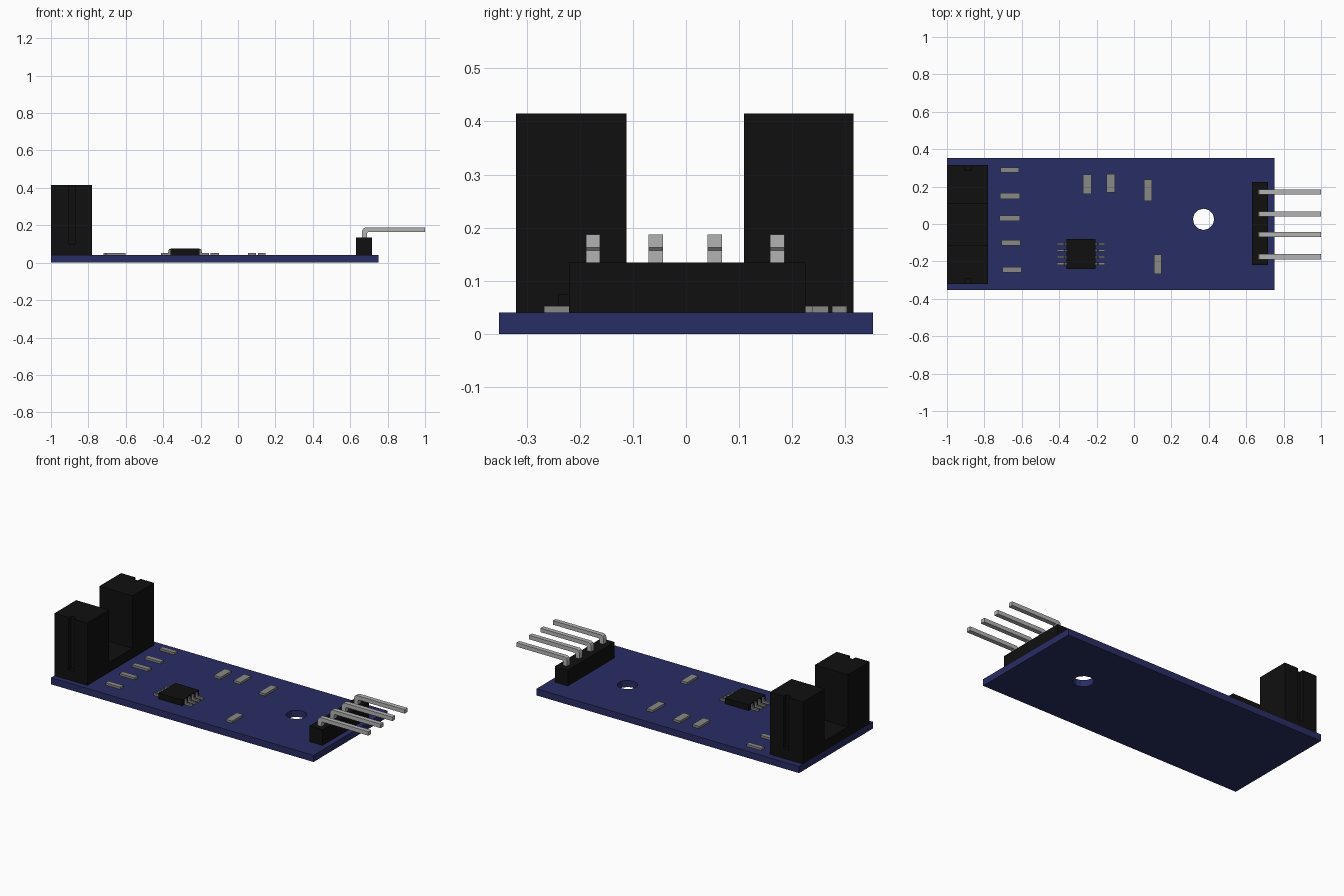
import bpy, bmesh
from mathutils import Vector

if "Cube" in bpy.data.objects:
    bpy.data.objects.remove(bpy.data.objects["Cube"])


def material(name, rgb):
    m = bpy.data.materials.new(name)
    m.diffuse_color = (*rgb, 1)
    m.use_nodes = True
    m.node_tree.nodes["Principled BSDF"].inputs["Base Color"].default_value = m.diffuse_color
    return m


BLUE = material("board_blue", (0.022, 0.026, 0.125))
BLACK = material("plastic_black", (0.005, 0.005, 0.005))
METAL = material("pin_metal", (0.45, 0.45, 0.45))
CHIP_GREY = material("component_grey", (0.25, 0.25, 0.24))


def prism(name, profile, lo, hi, axis, mat):
    """Extrude a 2D profile: axis 'z' takes (x, y) points, 'y' takes (x, z)."""
    bm = bmesh.new()
    place = (lambda a, b: (a, b, lo)) if axis == 'z' else (lambda a, b: (a, lo, b))
    face = bm.faces.new([bm.verts.new(place(*p)) for p in profile])
    ext = bmesh.ops.extrude_face_region(bm, geom=[face])
    move = Vector((0, 0, hi - lo)) if axis == 'z' else Vector((0, hi - lo, 0))
    bmesh.ops.translate(bm, vec=move,
                        verts=[v for v in ext["geom"] if isinstance(v, bmesh.types.BMVert)])
    bmesh.ops.recalc_face_normals(bm, faces=bm.faces)
    mesh = bpy.data.meshes.new(name)
    bm.to_mesh(mesh)
    bm.free()
    obj = bpy.data.objects.new(name, mesh)
    bpy.context.collection.objects.link(obj)
    mesh.materials.append(mat)
    return obj


def box(name, x0, x1, y0, y1, z0, z1, mat):
    return prism(name, [(x0, y0), (x1, y0), (x1, y1), (x0, y1)], z0, z1, 'z', mat)


TOP = 0.04

# Circuit board with its mounting hole
board = box("circuit_board", -1, 0.75, -0.352, 0.352, 0, TOP, BLUE)
bpy.ops.mesh.primitive_cylinder_add(vertices=12, radius=0.057, depth=0.3,
                                    location=(0.372, 0.025, 0.02))
cutter = bpy.context.object
cutter.name = "hole_cutter"
cutter.hide_render = True
cutter.hide_viewport = True
hole = board.modifiers.new("mounting_hole", 'BOOLEAN')
hole.operation = 'DIFFERENCE'
hole.solver = 'EXACT'
hole.object = cutter

# Slotted light sensor: base and two towers with a groove on the outer faces
box("sensor_base", -1, -0.78, -0.32, 0.315, TOP, 0.1, BLACK)
for side, outer, inner in (("front", -0.32, -0.112), ("back", 0.315, 0.109)):
    groove = outer + (0.025 if outer < 0 else -0.025)
    prism("sensor_tower_" + side,
          [(-1, inner), (-0.78, inner), (-0.78, outer), (-0.87, outer),
           (-0.87, groove), (-0.905, groove), (-0.905, outer), (-1, outer)],
          0.1, 0.415, 'z', BLACK)

# Pin header with four bent pins
box("header_block", 0.63, 0.717, -0.22, 0.225, TOP, 0.135, BLACK)
bend = [(0.663, 0.1), (0.663, 0.17), (0.668, 0.181), (0.68, 0.187), (1, 0.187),
        (1, 0.163), (0.695, 0.163), (0.689, 0.157), (0.689, 0.1)]
for i, y in enumerate((-0.175, -0.057, 0.054, 0.172)):
    prism(f"header_pin_{i + 1}", bend, y - 0.0135, y + 0.0135, 'y', METAL)

# Eight-legged chip
cx = -0.283
box("chip_body", cx - 0.078, cx + 0.078, -0.24, -0.08, TOP, 0.075, BLACK)
leg = [(0.07, TOP), (0.128, TOP), (0.128, 0.051), (0.092, 0.051),
       (0.086, 0.072), (0.07, 0.072)]
for s, side in ((-1, "left"), (1, "right")):
    for i in range(4):
        y = -0.107 - 0.035 * i
        prism(f"chip_leg_{side}_{i + 1}", [(cx + s * x, z) for x, z in leg],
              y - 0.006, y + 0.006, 'y', CHIP_GREY)

# Small flat components: centre x, centre y, size x, size y
parts = [(-0.665, 0.289, 0.10, 0.028), (-0.663, 0.15, 0.105, 0.03),
         (-0.664, 0.031, 0.108, 0.03), (-0.658, -0.1, 0.1, 0.03),
         (-0.652, -0.244, 0.1, 0.03), (-0.25, 0.212, 0.046, 0.105),
         (-0.124, 0.218, 0.046, 0.1), (0.074, 0.181, 0.042, 0.115),
         (0.127, -0.215, 0.042, 0.105)]
for i, (x, y, w, d) in enumerate(parts):
    box(f"surface_component_{i + 1}", x - w / 2, x + w / 2, y - d / 2, y + d / 2,
        TOP, 0.053, CHIP_GREY)
